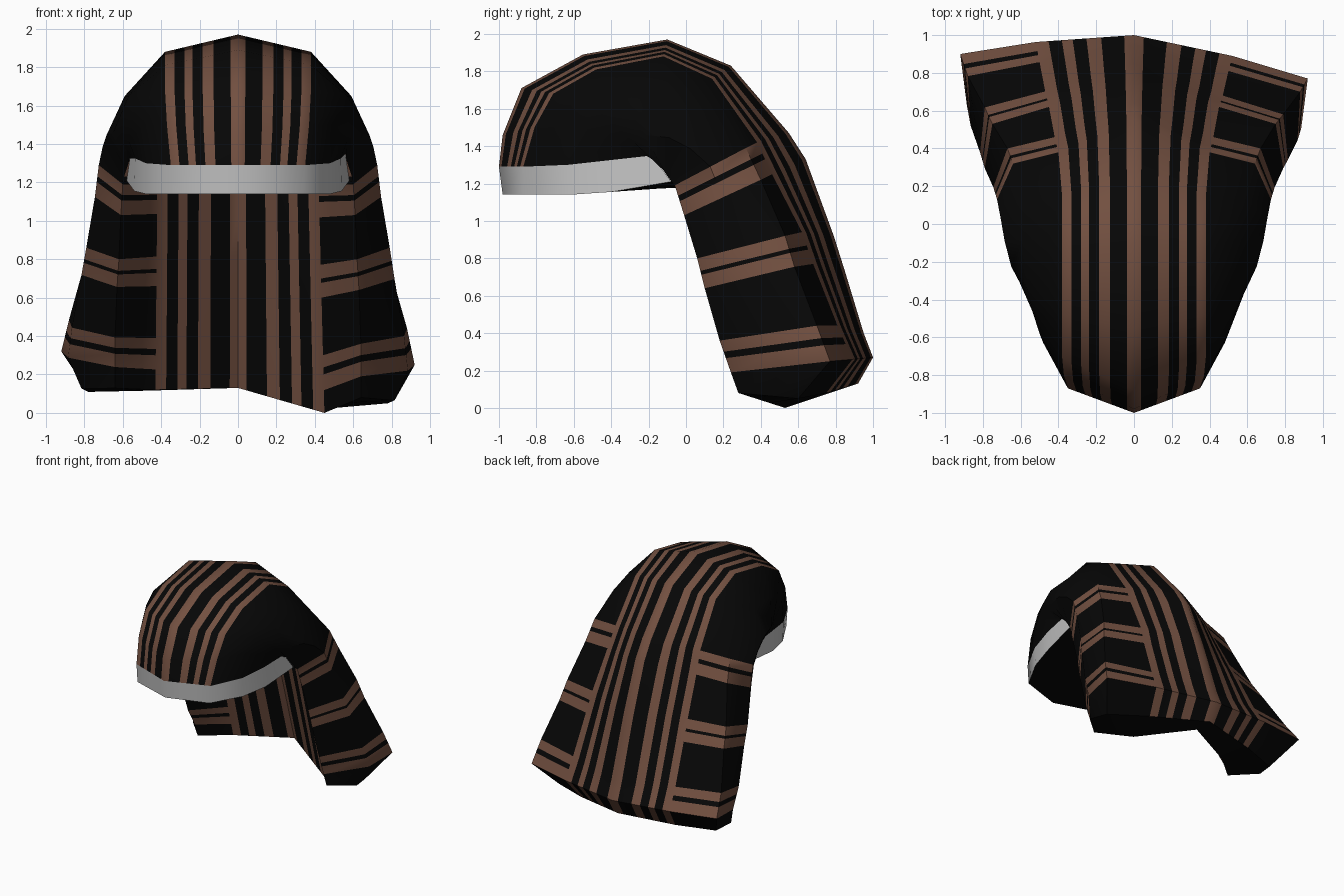
import bpy, bmesh, math
from mathutils import Vector

if "Cube" in bpy.data.objects:
    bpy.data.objects.remove(bpy.data.objects["Cube"])


def material(name, rgb):
    m = bpy.data.materials.new(name)
    m.diffuse_color = (*rgb, 1)
    m.use_nodes = True
    m.node_tree.nodes["Principled BSDF"].inputs["Base Color"].default_value = m.diffuse_color
    return m


BLACK = material("black cloth", (0.002, 0.002, 0.002))
BROWN = material("brown stripe", (0.170, 0.080, 0.052))
WHITE = material("light grey band", (0.55, 0.55, 0.55))

# Guide paths of the cloth, each running from the brim over the crown to the hem
centre = [(0, y, z) for y, z in (
    (-1.0, 1.29), (-.98, 1.46), (-.88, 1.71), (-.55, 1.89), (-.1, 1.97), (.24, 1.83),
    (.55, 1.47), (.64, 1.33), (.79, .92), (.85, .73), (.95, .40), (1.0, .27), (.92, .13))]
ridge = [
    (.35, -.87, 1.29), (.37, -.81, 1.5), (.38, -.71, 1.68), (.38, -.48, 1.81),
    (.38, -.12, 1.88), (.38, .14, 1.76), (.40, .38, 1.42), (.42, .46, 1.25),
    (.45, .62, .94), (.47, .68, .77), (.50, .81, .44), (.52, .89, .26), (.47, .75, .08)]
flank = [
    (.48, -.63, 1.30), (.50, -.58, 1.5), (.53, -.48, 1.6), (.57, -.33, 1.65),
    (.59, -.08, 1.65), (.60, .12, 1.57), (.64, .32, 1.39), (.67, .40, 1.22),
    (.75, .53, .92), (.79, .58, .755), (.88, .70, .44), (.92, .77, .25), (.78, .60, .05)]
edge = [
    (.56, -.18, 1.35), (.565, -.16, 1.325), (.57, -.14, 1.30), (.58, -.12, 1.27),
    (.59, -.10, 1.24), (.60, -.07, 1.20), (.60, -.06, 1.19), (.61, -.01, 1.03),
    (.62, .06, .80), (.63, .10, .64), (.64, .18, .36), (.64, .24, .19), (.64, .28, .08)]
# Path between flank and edge, pushed outwards
side = [tuple((Vector(a) + Vector(b)) / 2 + Vector((.015 + .02 * min(i, 4.5), 0, 0)))
        for i, (a, b) in enumerate(zip(flank, edge))]
PATHS = [centre, ridge, flank, side, edge]

# Column limits (0-1 striped middle, 1-4 sides) and row limits
HALF = [0, .1, .335, .485, .625, .735, .87, 1, 2, 3, 4]
STRIPES = {0, .335, .625, .87}
COLS = [-t for t in reversed(HALF[1:])] + HALF
ROWS = [0, 1, 2, 3, 4, 5, 6, 6.35, 6.53, 7, 8, 8.42, 8.55, 9, 10, 10.35, 10.55, 11, 12]
BARS = {6, 6.53, 8, 8.55, 10, 10.55}
INNER_ROWS = ROWS[5:]
WHOLE = range(-4, 5)


def along(path, v):
    i = min(int(v), len(path) - 2)
    return Vector(path[i]).lerp(Vector(path[i + 1]), v - i)


def mirrored(p, t):
    return Vector((-p[0] if t < 0 else p[0], p[1], p[2]))


def cloth_point(v, t):
    a = abs(t)
    i = min(int(a), 3)
    p = along(PATHS[i], v).lerp(along(PATHS[i + 1], v), a - i)
    if t < 0:
        # the left flap kicks back and up near the hem
        w = min(max((v - 8) / 3, 0), 1) * p.x / .92
        p = Vector((-p.x, p.y + .13 * w, p.z + .07 * w))
    return p


def inner_point(v, t):
    """Front-facing inner layer, strung between the two side edges."""
    e = cloth_point(v, math.copysign(4, t))
    f = (1.2 - along(edge, v).z) / 1.12
    c = Vector((0, .45, 1.2)).lerp(Vector((0, .76, .13)), f)
    low = (.45, .53, 0) if t >= 0 else (.43, .55, .12)
    s = mirrored(Vector((.42, .25, 1.2)).lerp(Vector(low), f), t)
    a = abs(t)
    return c.lerp(s, a) if a <= 1 else s.lerp(e, (a - 1) / 3)


def sheet(name, grid, materials, pick, angle):
    """Build a quad sheet from rows of points; pick gives each face its material."""
    bm = bmesh.new()
    vs = [[bm.verts.new(p) for p in row] for row in grid]
    for r in range(len(vs) - 1):
        for c in range(len(vs[0]) - 1):
            f = bm.faces.new((vs[r][c], vs[r][c + 1], vs[r + 1][c + 1], vs[r + 1][c]))
            f.material_index = pick(r, c)
    bmesh.ops.remove_doubles(bm, verts=bm.verts, dist=.0005)
    me = bpy.data.meshes.new(name)
    bm.to_mesh(me)
    bm.free()
    for m in materials:
        me.materials.append(m)
    ob = bpy.data.objects.new(name, me)
    bpy.context.collection.objects.link(ob)
    bpy.ops.object.select_all(action='DESELECT')
    ob.select_set(True)
    bpy.context.view_layer.objects.active = ob
    bpy.ops.object.shade_smooth_by_angle(angle=math.radians(angle))
    return ob


def colour_rule(rows):
    """Upright stripes in the middle, cross bars on the sides."""
    def pick(r, c):
        t = min(abs(COLS[c]), abs(COLS[c + 1]))
        return int(rows[r] in BARS) if t >= 1 else int(t in STRIPES)
    return pick


def plain(r, c):
    return 0


# Striped head cloth
sheet("head_cloth", [[cloth_point(v, t) for t in COLS] for v in ROWS],
      [BLACK, BROWN], colour_rule(ROWS), 50)

# Inner layer of the neck cloth, seen from the front
sheet("neck_cloth_lining", [[inner_point(v, t) for t in reversed(COLS)] for v in INNER_ROWS],
      [BLACK, BROWN], colour_rule(INNER_ROWS), 50)

# Underside of the hem, joining both layers
sheet("hem", [[cloth_point(12, t) for t in WHOLE], [inner_point(12, t) for t in WHOLE]],
      [BLACK], plain, 30)

# Brow band hanging below the brim
lower = [(0, -.98, 1.14), (.34, -.87, 1.14), (.48, -.62, 1.14), (.54, -.4, 1.155), (.58, -.08, 1.21)]
bottom = [mirrored(lower[abs(t)], t) for t in WHOLE]
sheet("brow_band", [bottom, [cloth_point(0, t) for t in WHOLE]], [WHITE], plain, 80)

# Flat underside of the cap
sheet("cap_underside", [[inner_point(5, t) for t in WHOLE], bottom], [BLACK], plain, 30)
